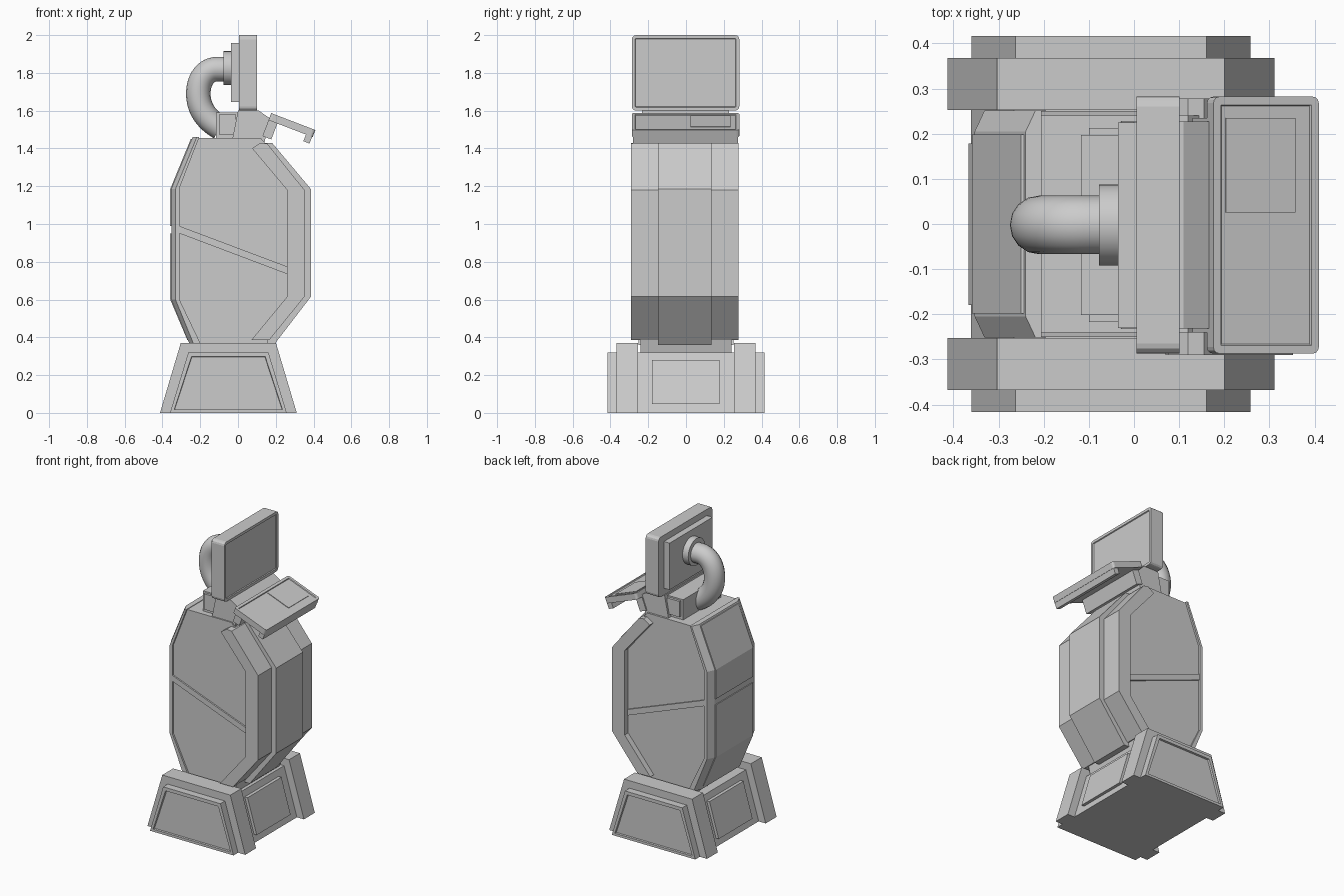
import bpy, bmesh
from mathutils import Vector

if "Cube" in bpy.data.objects:
    bpy.data.objects.remove(bpy.data.objects["Cube"])


def loft(name, sections, bevel_dir=None, bevel=0.02, recess=()):
    """Join (x,z) profiles placed at given y; recess = (direction, border, depth)."""
    bm = bmesh.new()
    rings = [[bm.verts.new((x, y, z)) for x, z in prof] for prof, y in sections]
    n = len(rings[0])
    for a, b in zip(rings, rings[1:]):
        for i in range(n):
            j = (i + 1) % n
            bm.faces.new((a[i], a[j], b[j], b[i]))
    bm.faces.new(rings[0])
    bm.faces.new(rings[-1])
    bmesh.ops.recalc_face_normals(bm, faces=bm.faces)
    if bevel_dir:
        d = Vector(bevel_dir).normalized()
        edges = [e for e in bm.edges
                 if abs((e.verts[0].co - e.verts[1].co).normalized().dot(d)) > 0.98]
        bmesh.ops.bevel(bm, geom=edges, offset=bevel, segments=3, profile=0.5, affect='EDGES')
    for direction, border, depth in recess:
        bm.normal_update()
        d = Vector(direction).normalized()
        f = max(bm.faces, key=lambda f: (round(f.normal.dot(d), 2), f.calc_area()))
        bmesh.ops.inset_individual(bm, faces=[f], thickness=border, depth=0)
        bmesh.ops.inset_individual(bm, faces=[f], thickness=0.003, depth=-depth)
    me = bpy.data.meshes.new(name)
    bm.to_mesh(me)
    bm.free()
    ob = bpy.data.objects.new(name, me)
    bpy.context.collection.objects.link(ob)
    return ob


def prism(name, prof, y0, y1, **kw):
    return loft(name, [(prof, y0), (prof, y1)], **kw)


def rect(x0, x1, z0, z1):
    return [(x0, z0), (x1, z0), (x1, z1), (x0, z1)]


def trap(half_bottom, half_top, z0, z1, cx=-0.051):
    return [(cx - half_bottom, z0), (cx + half_bottom, z0),
            (cx + half_top, z1), (cx - half_top, z1)]


# Base: middle block, end panels, two feet with recessed outer plates
prism("base_block", trap(0.31, 0.215, 0, 0.32), -0.27, 0.27)
prism("base_end_panels", trap(0.316, 0.248, 0.048, 0.28), -0.18, 0.178)
for side, s in (("front", -1), ("back", 1)):
    prism(side + "_foot", trap(0.362, 0.252, 0, 0.37), s * 0.253, s * 0.368)
    prism(side + "_foot_plate", trap(0.309, 0.212, 0, 0.32), s * 0.36, s * 0.416,
          recess=[((0, s, 0), 0.028, 0.012)])

# Body core
prism("body_core", [(-0.215, 1.455), (-0.325, 1.18), (-0.325, 0.6), (-0.235, 0.37),
                    (-0.2, 0.31), (0.14, 0.31), (0.16, 0.39), (0.33, 0.61), (0.33, 1.18),
                    (0.15, 1.42), (0.12, 1.455)], -0.24, 0.24)

# Chamfered rim round the rear edge of the body, with a diagonal rib
inner = [(-0.195, 0.36), (-0.31, 0.6), (-0.31, 1.19), (-0.205, 1.46)]
outer = [(-0.24, 1.46), (-0.353, 1.185), (-0.353, 0.6), (-0.255, 0.36)]
tucked = [(x + 0.022, z) for x, z in outer]
loft("body_rim", [(inner + tucked, -0.252), (inner + outer, -0.205),
                  (inner + outer, 0.205), (inner + tucked, 0.252)])
prism("diagonal_rib", [(-0.32, 0.993), (0.3, 0.76), (0.3, 0.72), (-0.32, 0.954)], -0.25, 0.25)

# Raised rear panels above and below the groove
prism("rear_upper_panel", [(-0.34, 0.99), (-0.359, 0.99), (-0.359, 1.185),
                           (-0.25, 1.45), (-0.23, 1.45), (-0.34, 1.18)], -0.198, 0.198)
prism("rear_lower_panel", [(-0.34, 0.95), (-0.359, 0.95), (-0.359, 0.6),
                           (-0.268, 0.385), (-0.24, 0.385), (-0.34, 0.6)], -0.198, 0.198)

# Wide frame on the user side, with a prouder centre band
prism("body_frame", [(0.075, 1.40), (0.12, 1.43), (0.155, 1.425), (0.352, 1.18),
                     (0.352, 0.615), (0.165, 0.385), (0.07, 0.385), (0.26, 0.615),
                     (0.26, 1.18)], -0.29, 0.278)
prism("centre_band", [(0.1, 1.43), (0.18, 1.43), (0.386, 1.185), (0.386, 0.615),
                      (0.19, 0.36), (0.1, 0.36)], -0.147, 0.135)

# Neck: hinge box, side caps and wedge
prism("hinge_box", rect(-0.117, 0.03, 1.45, 1.59), -0.202, 0.197)
prism("hinge_caps", rect(-0.1, -0.01, 1.475, 1.58), -0.217, 0.213)
prism("neck_wedge", [(-0.03, 1.45), (0.0, 1.6), (0.11, 1.6), (0.168, 1.56),
                     (0.14, 1.43), (0.1, 1.44)], -0.232, 0.227)

# Keyboard: tilted tray, front lip, support and touchpad
along = Vector((0.235, 0, -0.09)).normalized()
up = Vector((-along.z, 0, along.x))
origin = Vector((0.176, 0, 1.587))


def tilted(u0, u1, v0, v1):
    pts = [origin + along * u + up * v for u, v in ((u0, v0), (u1, v0), (u1, v1), (u0, v1))]
    return [(p.x, p.z) for p in pts]


prism("keyboard_tray", tilted(0, 0.25, -0.04, 0), -0.287, 0.282, bevel_dir=up, bevel=0.014,
      recess=[(up, 0.018, 0.005)])
prism("keyboard_lip", tilted(0.212, 0.247, -0.078, -0.038), -0.28, 0.275)
prism("keyboard_support", tilted(0.0, 0.05, -0.13, -0.03), -0.24, 0.235)
prism("touchpad", tilted(0.03, 0.195, -0.02, -0.001), 0.025, 0.235)

# Screen with rounded corners and recessed display, back plate
prism("screen", rect(0.006, 0.101, 1.6, 2.0), -0.287, 0.282, bevel_dir=(1, 0, 0), bevel=0.022,
      recess=[((1, 0, 0), 0.018, 0.006)])
prism("screen_back_plate", rect(-0.036, 0.02, 1.645, 1.958), -0.23, 0.225)

# Pipe collar
bpy.ops.mesh.primitive_cylinder_add(vertices=32, radius=0.09, depth=0.06,
                                    location=(-0.048, -0.002, 1.825), rotation=(0, 1.5708, 0))
bpy.context.object.name = "pipe_collar"
bpy.ops.object.shade_smooth_by_angle()

# Bent pipe from screen back to hinge box
cu = bpy.data.curves.new("support_pipe", 'CURVE')
cu.dimensions = '3D'
cu.bevel_depth = 0.065
cu.bevel_resolution = 6
cu.use_fill_caps = True
sp = cu.splines.new('BEZIER')
path = [((-0.06, 1.82), (0.03, 0)), ((-0.11, 1.82), (0.055, 0)),
        ((-0.21, 1.69), (0, 0.08)), ((-0.095, 1.51), (-0.07, 0.04))]
sp.bezier_points.add(len(path) - 1)
for p, ((x, z), (hx, hz)) in zip(sp.bezier_points, path):
    c, h = Vector((x, -0.002, z)), Vector((hx, 0, hz))
    p.handle_left_type = p.handle_right_type = 'FREE'
    p.co, p.handle_left, p.handle_right = c, c + h, c - h
pipe = bpy.data.objects.new("support_pipe", cu)
bpy.context.collection.objects.link(pipe)
bpy.ops.object.select_all(action='DESELECT')
pipe.select_set(True)
bpy.context.view_layer.objects.active = pipe
bpy.ops.object.convert(target='MESH')
bpy.ops.object.shade_smooth_by_angle()
